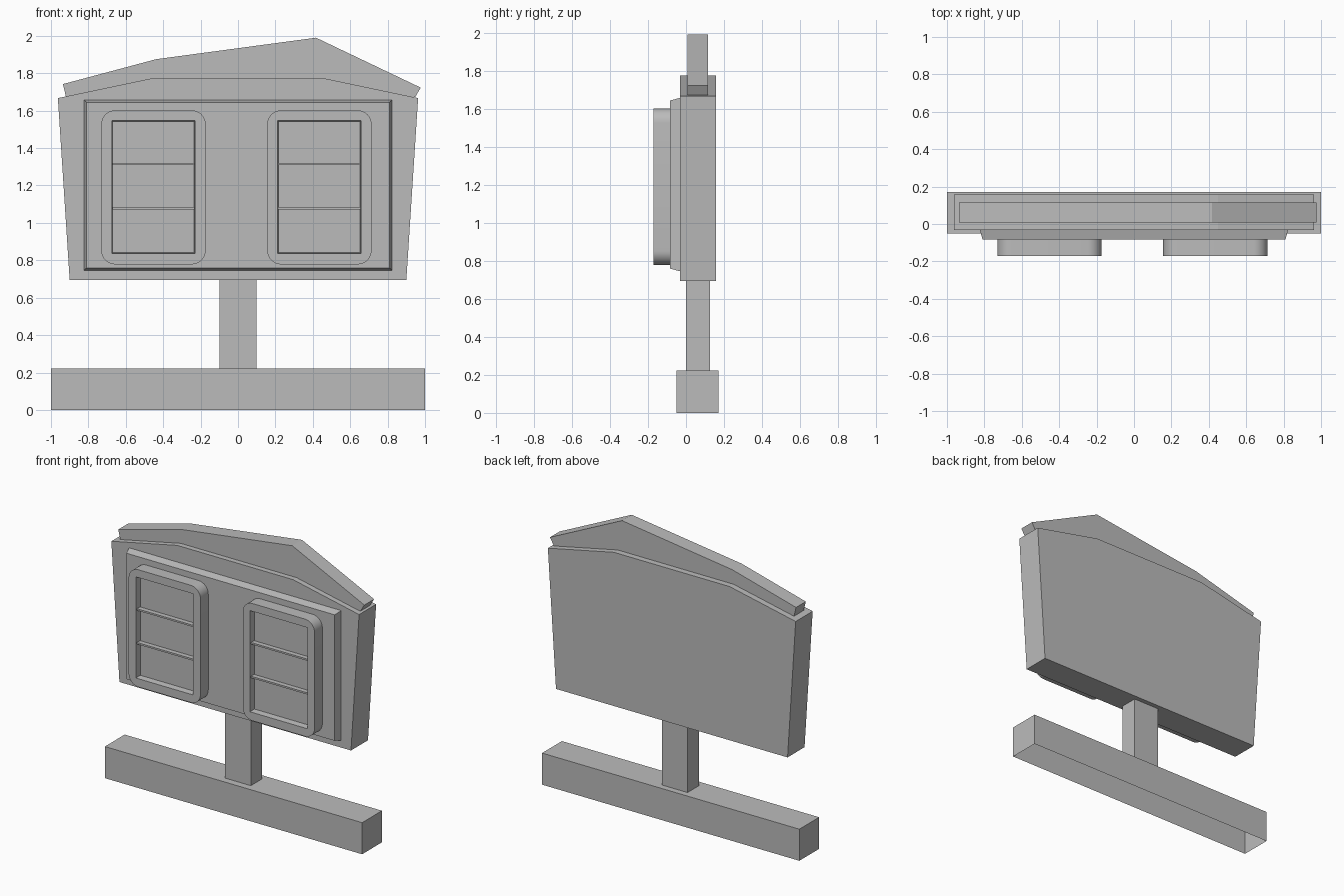
import bpy, bmesh
from math import sin, cos, pi, radians

if "Cube" in bpy.data.objects:
    bpy.data.objects.remove(bpy.data.objects["Cube"])

# Single plain grey
grey = bpy.data.materials.new("plain_grey")
grey.use_nodes = True
colour = (0.5, 0.5, 0.5, 1)
grey.diffuse_color = colour
grey.node_tree.nodes["Principled BSDF"].inputs["Base Color"].default_value = colour


def prism(name, front, y0, y1, back=None, open_bottom=False):
    """Loft an (x, z) outline at y0 to the same or another outline at y1."""
    bm = bmesh.new()
    a = [bm.verts.new((x, y0, z)) for x, z in front]
    b = [bm.verts.new((x, y1, z)) for x, z in (back or front)]
    bm.faces.new(a)
    bm.faces.new(b[::-1])
    n = len(a)
    for i in range(n):
        j = (i + 1) % n
        bm.faces.new((a[j], a[i], b[i], b[j]))
    bmesh.ops.recalc_face_normals(bm, faces=bm.faces)
    if open_bottom:
        under = [f for f in bm.faces if f.normal.z < -0.9]
        bmesh.ops.delete(bm, geom=under, context='FACES')
    mesh = bpy.data.meshes.new(name)
    bm.to_mesh(mesh)
    bm.free()
    mesh.materials.append(grey)
    ob = bpy.data.objects.new(name, mesh)
    bpy.context.collection.objects.link(ob)
    return ob


def rect(x0, x1, z0, z1, inset=0):
    x0, x1, z0, z1 = x0 + inset, x1 - inset, z0 + inset, z1 - inset
    return [(x0, z0), (x1, z0), (x1, z1), (x0, z1)]


def rounded(x0, x1, z0, z1, r, steps=8):
    pts = []
    corners = rect(x0, x1, z0, z1, r)
    for k, (cx, cz) in enumerate(corners):
        for s in range(steps + 1):
            t = pi + (k + s / steps) * pi / 2
            pts.append((cx + r * cos(t), cz + r * sin(t)))
    return pts


# Stand
prism("base", rect(-1, 1, 0, 0.222), -0.05, 0.17, open_bottom=True)
prism("post", rect(-0.1, 0.1, 0.222, 0.7), 0.0, 0.126)

# Sign body: sides flare outward, top has two sloping shoulders
prism("board", [(-0.9, 0.695), (0.9, 0.695), (0.963, 1.667),
                (0.45, 1.775), (-0.45, 1.775), (-0.963, 1.667)], -0.031, 0.158)

# Lopsided roof crest, its lower edge sunk into the board
prism("roof_crest", [(-0.92, 1.675), (-0.45, 1.72), (0.45, 1.72), (0.947, 1.672),
                     (0.977, 1.723), (0.417, 1.99), (-0.438, 1.875), (-0.936, 1.742)],
      0.007, 0.115)

# Raised front panel with sloped edges
area = (-0.824, 0.824, 0.745, 1.658)
prism("front_panel", rect(*area, 0.014), -0.083, -0.031, back=rect(*area))

# Two rounded frames with a recess divided by thin slats
FRONT, FLOOR = -0.17, -0.128
for side, cx in (("right", -0.452), ("left", 0.435)):
    frame = prism(side + "_frame", rounded(cx - 0.279, cx + 0.279, 0.778, 1.602, 0.075),
                  FRONT, -0.083)
    hole = (cx - 0.223, cx + 0.223, 0.836, 1.547)
    cutter = prism("recess_cutter", rect(*hole, -0.002), FRONT - 0.02, FLOOR,
                   back=rect(*hole, 0.005))
    cutter.hide_render = True
    mod = frame.modifiers.new("recess", 'BOOLEAN')
    mod.operation, mod.solver, mod.object = 'DIFFERENCE', 'EXACT', cutter
    bpy.ops.object.select_all(action='DESELECT')
    bpy.context.view_layer.objects.active = frame
    frame.select_set(True)
    bpy.ops.object.modifier_apply(modifier=mod.name)
    bpy.data.objects.remove(cutter)
    bpy.ops.object.shade_smooth_by_angle(angle=radians(30))
    for i, z in enumerate((1.078, 1.315)):
        prism(f"{side}_slat_{i + 1}", rect(cx - 0.22, cx + 0.22, z - 0.006, z + 0.006),
              FRONT + 0.008, FLOOR)
